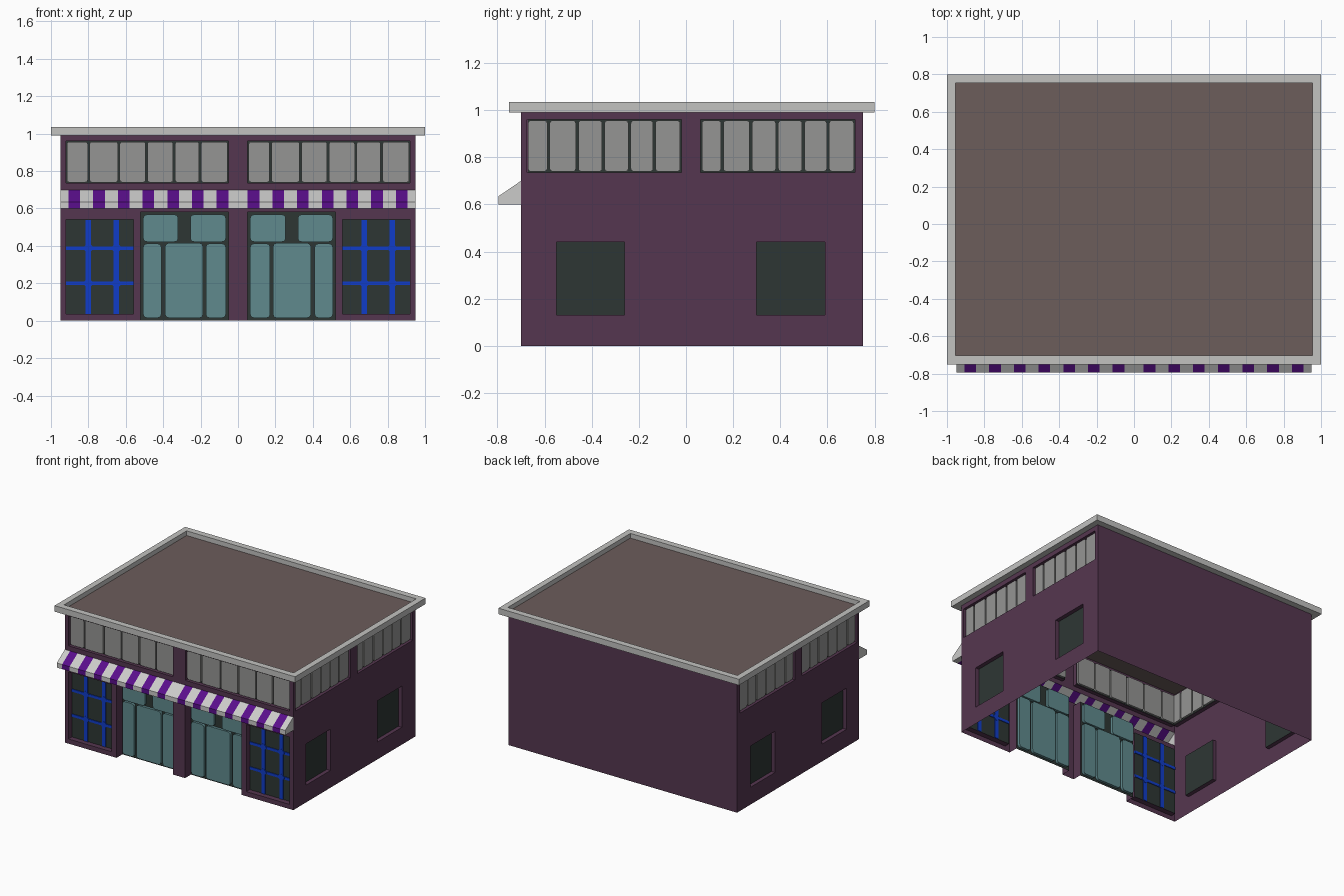
import bpy, bmesh, math
from mathutils import Vector

if "Cube" in bpy.data.objects:
    bpy.data.objects.remove(bpy.data.objects["Cube"])


def material(name, rgb):
    m = bpy.data.materials.new(name)
    m.diffuse_color = (*rgb, 1)
    m.use_nodes = True
    m.node_tree.nodes["Principled BSDF"].inputs["Base Color"].default_value = m.diffuse_color
    return m


PLUM = material("plum_wall", (0.091, 0.037, 0.080))
STONE = material("pale_stone", (0.54, 0.54, 0.53))
ROOF = material("brown_roof", (0.150, 0.109, 0.105))
BLIND = material("grey_blind", (0.30, 0.30, 0.295))
GLASS = material("dark_glass", (0.027, 0.037, 0.034))
TEAL = material("teal_door", (0.115, 0.254, 0.270))
BLUE = material("blue_lattice", (0.005, 0.045, 0.58))
VIOLET = material("violet_stripe", (0.102, 0.0045, 0.262))
WHITE = material("white_stripe", (0.60, 0.60, 0.59))


def finish(bm, name, mats, recalc=True):
    if recalc:
        bmesh.ops.recalc_face_normals(bm, faces=bm.faces)
    me = bpy.data.meshes.new(name)
    bm.to_mesh(me)
    bm.free()
    for m in mats:
        me.materials.append(m)
    ob = bpy.data.objects.new(name, me)
    bpy.context.collection.objects.link(ob)
    return ob


# Wall planes: u runs along the wall, v is height, d is depth into the building
def front(u, v, d): return Vector((u, -0.70 + d, v))
def back(u, v, d): return Vector((u, 0.75 - d, v))
def right(u, v, d): return Vector((0.95 - d, u, v))
def left(u, v, d): return Vector((-0.95 + d, u, v))


def wall(name, P, u0, u1, holes, flip=False, gap=None):
    """Sheet wall with recessed glazed openings (u0, u1, v0, v1, depth)."""
    bm = bmesh.new()

    def quad(pts, mat=0):
        vs = [bm.verts.new(P(*p)) for p in pts]
        bm.faces.new(vs[::-1] if flip else vs).material_index = mat

    cuts = holes + ([(u0, u1, *gap, 0)] if gap else [])
    us = sorted({u0, u1, *(h[0] for h in cuts), *(h[1] for h in cuts)})
    vs = sorted({0, 1.0, *(h[2] for h in cuts), *(h[3] for h in cuts)})
    for a, b in zip(us, us[1:]):
        for c, d in zip(vs, vs[1:]):
            mu, mv = (a + b) / 2, (c + d) / 2
            if not any(h[0] < mu < h[1] and h[2] < mv < h[3] for h in cuts):
                quad([(a, c, 0), (b, c, 0), (b, d, 0), (a, d, 0)])
    for a, b, c, d, r in holes:
        quad([(a, c, r), (b, c, r), (b, d, r), (a, d, r)], 1)
        ring = [(a, c), (b, c), (b, d), (a, d)]
        for i in range(4):
            if i == 0 and c == 0:
                continue  # doors have no sill
            p, q = ring[i], ring[(i + 1) % 4]
            quad([(*p, 0), (*q, 0), (*q, r), (*p, r)])
    bmesh.ops.remove_doubles(bm, verts=bm.verts, dist=1e-5)
    return finish(bm, name, [PLUM, GLASS], recalc=False)


def panel(bm, P, box, depth, half, r, seg=3):
    """Rounded-corner slab centred on the given depth."""
    a, b, c, d = box
    pts = []
    for k, (cu, cv) in enumerate([(b - r, d - r), (a + r, d - r), (a + r, c + r), (b - r, c + r)]):
        for i in range(seg + 1 if r else 1):
            t = math.pi / 2 * (k + i / seg)
            pts.append((cu + r * math.cos(t), cv + r * math.sin(t)))
    f = [bm.verts.new(P(u, v, depth - half)) for u, v in pts]
    g = [bm.verts.new(P(u, v, depth + half)) for u, v in pts]
    bm.faces.new(f)
    bm.faces.new(g[::-1])
    n = len(pts)
    for i in range(n):
        j = (i + 1) % n
        bm.faces.new((f[i], g[i], g[j], f[j]))


# Walls with their openings
UP, DOOR, SHOP = 0.03, 0.07, 0.04
front_strips = [(-0.92, -0.05), (0.052, 0.92)]
side_strips = [(-0.675, -0.02), (0.062, 0.717)]
front_holes = [(a, b, 0.735, 0.96, UP) for a, b in front_strips]
front_holes += [(-0.52, -0.05, 0, 0.58, DOOR), (0.05, 0.52, 0, 0.58, DOOR)]
front_holes += [(-0.92, -0.56, 0.035, 0.54, SHOP), (0.56, 0.92, 0.035, 0.54, SHOP)]
side_holes = [(a, b, 0.735, 0.96, UP) for a, b in side_strips]
side_holes += [(-0.55, -0.26, 0.13, 0.44, 0.03), (0.30, 0.59, 0.13, 0.44, 0.03)]
wall("front_wall", front, -0.95, 0.95, front_holes, gap=(0.60, 0.70))
wall("right_wall", right, -0.70, 0.75, side_holes)
wall("left_wall", left, -0.70, 0.75, side_holes, flip=True)
wall("back_wall", back, -0.95, 0.95, [], flip=True)

# Upper window blinds, six to a strip
steps = [0, 0.14, 0.325, 0.495, 0.665, 0.825, 1]
for name, P, strips in (("front_blinds", front, front_strips),
                        ("right_blinds", right, side_strips),
                        ("left_blinds", left, side_strips)):
    bm = bmesh.new()
    for a, b in strips:
        for s, t in zip(steps, steps[1:]):
            panel(bm, P, (a + (b - a) * s + 0.005, a + (b - a) * t - 0.005, 0.74, 0.956),
                  UP, 0.015, 0.012)
    finish(bm, name, [BLIND])

# Door leaves and transom lights, mirrored about the centre pillar
leaves = [(0.065, 0.172, 0.015, 0.412), (0.187, 0.39, 0.015, 0.415),
          (0.41, 0.507, 0.015, 0.412), (0.065, 0.255, 0.422, 0.567),
          (0.32, 0.507, 0.422, 0.567)]
for side, sx in (("right", 1), ("left", -1)):
    bm = bmesh.new()
    for a, b, c, d in leaves:
        panel(bm, front, (min(sx * a, sx * b), max(sx * a, sx * b), c, d), DOOR, 0.02, 0.02)
    finish(bm, side + "_doors", [TEAL])

# Shop window lattice with swollen crossings
for side, x0, x1, bars in (("left", -0.92, -0.56, (-0.80, -0.65)),
                           ("right", 0.56, 0.92, (0.675, 0.825))):
    bm = bmesh.new()
    for x in bars:
        panel(bm, front, (x - 0.015, x + 0.015, 0.036, 0.539), SHOP, 0.006, 0)
        for z in (0.20, 0.388):
            panel(bm, front, (x - 0.027, x + 0.027, z - 0.024, z + 0.024), SHOP, 0.0075, 0.02, 1)
    for z in (0.20, 0.388):
        panel(bm, front, (x0, x1, z - 0.01, z + 0.01), SHOP, 0.005, 0)
    finish(bm, side + "_lattice", [BLUE])

# Striped awning: one profile swept through the stripe edges
edges = [-0.95]
for s in [-0.875 + 0.132 * i for i in range(7)] + [0.083 + 0.132 * i for i in range(7)]:
    edges += [s - 0.031, s + 0.031]
edges.append(0.95)
profile = [(-0.70, 0.70), (-0.795, 0.635), (-0.795, 0.60), (-0.70, 0.60)]
bm = bmesh.new()
rows = [[bm.verts.new((x, y, z)) for y, z in profile] for x in edges]
for i, (p, q) in enumerate(zip(rows, rows[1:])):
    for j in range(3):
        bm.faces.new((p[j], p[j + 1], q[j + 1], q[j])).material_index = i % 2
bm.faces.new(rows[0][::-1])
bm.faces.new(rows[-1])
finish(bm, "awning", [WHITE, VIOLET], recalc=False)

# Cornice ring around the roof edge
bm = bmesh.new()
loops = []
for hx, y0, y1, z in ((1.0, -0.75, 0.80, 0.99), (1.0, -0.75, 0.80, 1.035),
                      (0.955, -0.703, 0.753, 1.035), (0.955, -0.703, 0.753, 0.99)):
    loops.append([bm.verts.new(p) for p in
                  ((-hx, y0, z), (hx, y0, z), (hx, y1, z), (-hx, y1, z))])
for k in range(4):
    p, q = loops[k], loops[(k + 1) % 4]
    for i in range(4):
        j = (i + 1) % 4
        bm.faces.new((p[i], p[j], q[j], q[i]))
finish(bm, "cornice", [STONE])

# Flat roof sheet inside the cornice
bm = bmesh.new()
bm.faces.new([bm.verts.new(p) for p in ((-0.955, -0.703, 1.0), (0.955, -0.703, 1.0),
                                        (0.955, 0.753, 1.0), (-0.955, 0.753, 1.0))])
finish(bm, "roof", [ROOF], recalc=False)
